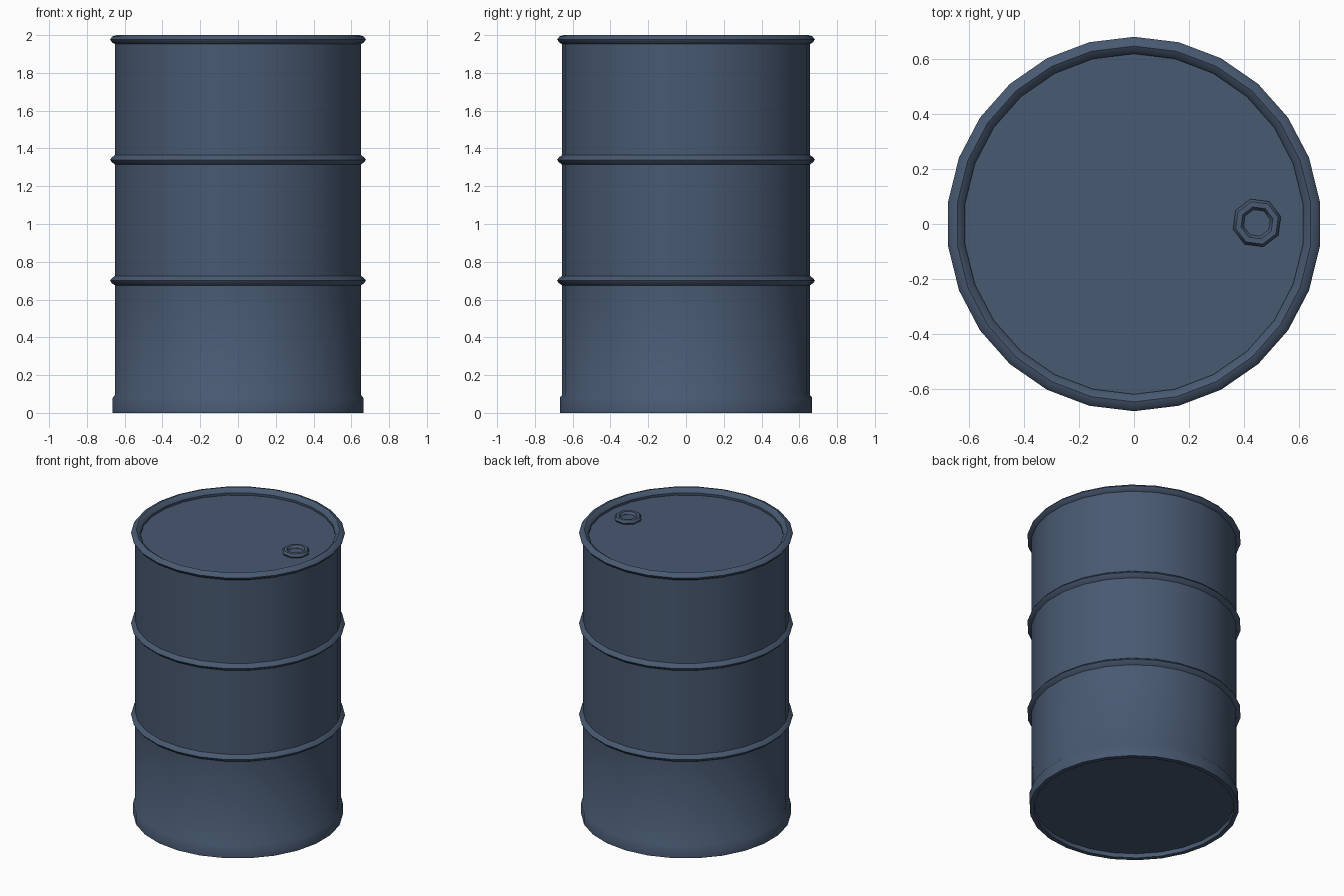
import bpy, bmesh, math

if "Cube" in bpy.data.objects:
    bpy.data.objects.remove(bpy.data.objects["Cube"])

SIDES = 26

paint = bpy.data.materials.new("slate blue paint")
paint.diffuse_color = (0.065, 0.100, 0.165, 1)
paint.use_nodes = True
paint.node_tree.nodes["Principled BSDF"].inputs["Base Color"].default_value = paint.diffuse_color


def lathe(name, profile, sides, centre=(0, 0), closed=False, start=math.pi / 2, angle=30):
    """Spin a (radius, height) profile; open profiles are capped at both ends."""
    bm = bmesh.new()
    rings = []
    for r, z in profile:
        rings.append([bm.verts.new((centre[0] + r * math.cos(start + 2 * math.pi * i / sides),
                                    centre[1] + r * math.sin(start + 2 * math.pi * i / sides), z))
                      for i in range(sides)])
    pairs = list(zip(rings, rings[1:]))
    if closed:
        pairs.append((rings[-1], rings[0]))
    for a, b in pairs:
        for i in range(sides):
            j = (i + 1) % sides
            bm.faces.new((a[i], a[j], b[j], b[i]))
    if not closed:
        bm.faces.new(rings[0][::-1])
        bm.faces.new(rings[-1])
    bmesh.ops.recalc_face_normals(bm, faces=bm.faces)
    mesh = bpy.data.meshes.new(name)
    bm.to_mesh(mesh)
    bm.free()
    mesh.materials.append(paint)
    ob = bpy.data.objects.new(name, mesh)
    bpy.context.collection.objects.link(ob)
    bpy.ops.object.select_all(action='DESELECT')
    ob.select_set(True)
    bpy.context.view_layer.objects.active = ob
    bpy.ops.object.shade_smooth_by_angle(angle=math.radians(angle))
    return ob


R = 0.656

# Drum shell: recessed bottom, base band, two raised hoops, rolled rim, sunken lid
profile = [(0.638, 0.03), (0.638, 0.0), (0.668, 0.0), (0.668, 0.08), (R, 0.095)]
for z in (0.70, 1.34):
    profile += [(R, z - 0.025), (0.674, z - 0.012), (0.682, z), (0.674, z + 0.012), (R, z + 0.025)]
profile += [(R, 1.952), (0.672, 1.962), (0.682, 1.978), (0.67, 1.993), (0.648, 2.0),
            (0.632, 1.99), (0.62, 1.972), (0.622, 1.955)]
lathe("drum_shell", profile, SIDES, angle=40)

# Bung collar: low eight-sided ring on the lid
collar = [(0.070 + 0.020 * math.cos(a), 1.967 + 0.020 * math.sin(a))
          for a in [2 * math.pi * i / 6 for i in range(6)]]
lathe("bung_collar", collar, 8, (0.448, 0.004), closed=True, start=math.radians(15), angle=50)

# Bung plug inside the collar
lathe("bung_plug", [(0.058, 1.95), (0.058, 1.966)], 8, (0.448, 0.004), start=math.radians(15))
